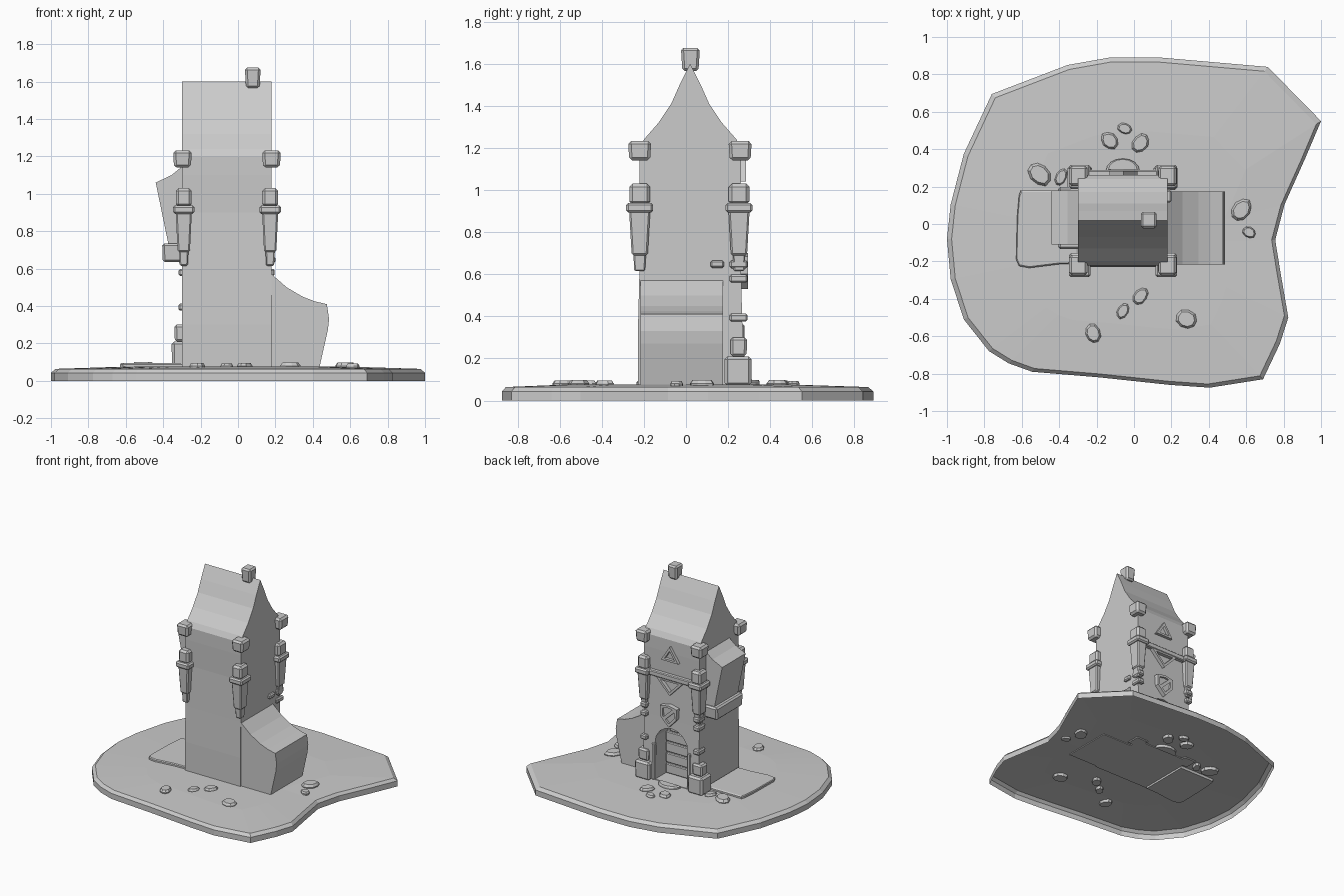
import bpy, bmesh, math, random
from mathutils import Vector

if "Cube" in bpy.data.objects:
    bpy.data.objects.remove(bpy.data.objects["Cube"])

random.seed(4)
grey = bpy.data.materials.new("stone grey")
grey.diffuse_color = (0.6, 0.6, 0.6, 1)
grey.use_nodes = True
grey.node_tree.nodes["Principled BSDF"].inputs["Base Color"].default_value = grey.diffuse_color


def finish(name, bm, bevel=0.0):
    bmesh.ops.recalc_face_normals(bm, faces=bm.faces)
    me = bpy.data.meshes.new(name)
    bm.to_mesh(me)
    bm.free()
    me.materials.append(grey)
    ob = bpy.data.objects.new(name, me)
    bpy.context.collection.objects.link(ob)
    if bevel:
        m = ob.modifiers.new("soft edges", 'BEVEL')
        m.width, m.segments, m.limit_method = bevel, 1, 'ANGLE'
    return ob


def place(axis, p, d):
    # 2D profile point plus depth along the given axis
    return {'X': (d, p[0], p[1]), 'Y': (p[0], d, p[1]), 'Z': (p[0], p[1], d)}[axis]


def prism(name, pts, axis, a, b, bevel=0.0):
    bm = bmesh.new()
    r0 = [bm.verts.new(place(axis, p, a)) for p in pts]
    r1 = [bm.verts.new(place(axis, p, b)) for p in pts]
    n = len(pts)
    bm.faces.new(r0)
    bm.faces.new(r1[::-1])
    for i in range(n):
        j = (i + 1) % n
        bm.faces.new((r0[i], r0[j], r1[j], r1[i]))
    return finish(name, bm, bevel)


def frame(name, pts, k, a, b):
    # flat ring in the xz plane, inner outline scaled by k
    bm = bmesh.new()
    c = sum((Vector(p) for p in pts), Vector((0, 0))) / len(pts)
    inner = [c + (Vector(p) - c) * k for p in pts]
    rings = [[bm.verts.new((p[0], y, p[1])) for p in q]
             for q, y in ((pts, a), (pts, b), (inner, b), (inner, a))]
    n = len(pts)
    for r in range(4):
        s, t = rings[r], rings[(r + 1) % 4]
        for i in range(n):
            j = (i + 1) % n
            bm.faces.new((s[i], s[j], t[j], t[i]))
    return finish(name, bm)


def loft(name, pts, rings, bottom=True, bevel=0.0):
    # outline stacked upward as (scale, z) rings
    bm = bmesh.new()
    c = sum((Vector(p) for p in pts), Vector((0, 0))) / len(pts)
    rows = []
    for s, z in rings:
        rows.append([bm.verts.new((*(c + (Vector(p) - c) * s), z)) for p in pts])
    n = len(pts)
    for lo, hi in zip(rows, rows[1:]):
        for i in range(n):
            j = (i + 1) % n
            bm.faces.new((lo[i], lo[j], hi[j], hi[i]))
    bm.faces.new(rows[-1])
    if bottom:
        bm.faces.new(rows[0][::-1])
    return finish(name, bm, bevel)


def block(name, cx, cy, z0, z1, wx, wy, taper=1.0, bevel=0.01):
    # box of full size wx, wy; taper is the bottom scale
    pts = [(cx + sx * wx / 2, cy + sy * wy / 2)
           for sx, sy in ((-1, -1), (1, -1), (1, 1), (-1, 1))]
    return loft(name, pts, [(taper, z0), (1, z1)], True, bevel)


# ground: open-bottomed island shell with a rounded rim
shore = [(-.13, .89), (-.355, .85), (-.76, .695), (-.91, .375), (-.98, .105), (-1, -.08),
         (-.98, -.295), (-.91, -.51), (-.775, -.68), (-.67, -.745), (-.545, -.79),
         (-.185, -.82), (.19, -.86), (.405, -.875), (.69, -.83), (.78, -.64), (.825, -.5),
         (.785, -.27), (.755, -.085), (.805, .105), (.915, .35), (1, .55), (.715, .84),
         (.14, .89)]
ground = loft("ground", shore, [(1, 0), (1, .043), (.975, .064), (.6, .076)], bottom=False)
if max(ground.data.polygons, key=lambda p: p.area).normal.z < 0:
    ground.data.flip_normals()

# tower: gabled profile with a concave roof, extruded along x
half = [(-.228, .07), (-.229, .3), (-.222, .58), (-.216, .9), (-.222, 1.1), (-.222, 1.2),
        (-.2, 1.24), (-.13, 1.32), (-.07, 1.41), (-.03, 1.5)]
profile = half + [(.02, 1.6)] + [(.04 - y, z) for y, z in reversed(half)]
tower = prism("tower", profile, 'X', -.3, .18)

# arched doorway cut into the back wall
arch = [(-.2, .08), (.08, .08), (.085, .33)]
arch += [(-.06 + .145 * math.cos(t), .36 + .15 * math.sin(t))
         for t in [math.pi * i / 8 for i in range(1, 8)]] + [(-.205, .33)]
cutter = prism("door_cutter", arch, 'Y', .12, .4)
cutter.hide_render = True
mod = tower.modifiers.new("doorway", 'BOOLEAN')
mod.operation, mod.object, mod.solver = 'DIFFERENCE', cutter, 'EXACT'
bpy.context.view_layer.objects.active = tower
bpy.ops.object.modifier_apply(modifier=mod.name)
bpy.data.objects.remove(cutter)

# horizontal door planks inside the doorway
for i in range(5):
    z = .085 + i * .084
    w = .27 if i < 4 else .2
    block("door_plank", -.06, .13, z, z + .076, w, .03, 1, .006)

# side wing with a sweeping roof
prism("wing", [(.15, .07), (.435, .07), (.48, .27), (.487, .33), (.475, .41), (.41, .425),
               (.345, .45), (.26, .5), (.18, .57), (.15, .57)], 'Y', -.217, .175)

# hanging bay and its ledge
prism("bay", [(-.28, 1.15), (-.3, 1.145), (-.355, 1.1), (-.44, 1.06), (-.37, .72),
              (-.28, .72)], 'Y', -.11, .18)
block("bay_ledge", -.343, .032, .635, .735, .125, .335, .95, .012)

# corner turrets and eave blocks
for cx in (-.29, .172):
    for cy in (-.22, .252):
        block("turret_cap", cx, cy, .93, 1.03, .085, .098, 1, .015)
        block("turret_band", cx, cy, .893, .938, .115, .128, 1, .01)
        block("turret_shaft", cx, cy, .69, .9, .086, .1, .76, .008)
        block("turret_foot", cx, cy, .615, .695, .05, .06, .85, .006)
for cx in (-.297, .179):
    for cy in (-.22, .257):
        block("eave_block", cx, cy, 1.14, 1.232, .1, .11, .9, .014)

# ridge chimney
block("chimney", .079, .021, 1.565, 1.675, .085, .09, .85, .012)

# corner stones on the back corners
for cx, s in ((-.29, -1), (.168, 1)):
    block("corner_base", cx, .247, .07, .21, .13, .13, .97, .014)
    block("corner_stone", cx + s * .005, .25, .21, .3, .09, .08, .95, .012)
    for z in (.375, .56, .628):
        block("corner_chip", cx, .25, z, z + .038, .055, .085, 1, .008)
block("wall_chip", .185, .148, .63, .665, .03, .065, 1, .008)

# back wall ornaments: beam, hanging triangle, gable window, shield
block("back_beam", -.06, .265, .895, .935, .46, .045, 1, .006)
frame("hanging_triangle", [(-.17, .895), (.06, .895), (-.055, .775)], .68, .25, .285)
frame("gable_window", [(-.13, 1.04), (.02, 1.04), (-.055, 1.155)], .6, .25, .284)
shield = [(-.125, .685), (-.055, .70), (.02, .685), (.015, .6), (-.055, .53), (-.12, .6)]
frame("shield_rim", shield, .72, .25, .295)
prism("shield_face", [(-.055 + (x + .055) * .8, .62 + (z - .62) * .8) for x, z in shield],
      'Y', .25, .28)
prism("shield_bar", [(-.11, .665), (-.09, .68), (.005, .59), (-.015, .575)], 'Y', .25, .295)

# doorway jambs and half-round step
for x in (-.215, .092):
    block("door_jamb", x, .262, .075, .36, .028, .03, 1, .005)
step = [(-.06 + .09 * math.cos(t), .285 + .065 * math.sin(t))
        for t in [math.pi * i / 8 for i in range(9)]]
loft("door_step", step, [(1, .055), (1, .088), (.85, .098)])

# flat garden bed beside the tower
loft("garden_bed", [(-.605, .18), (-.3, .18), (-.3, -.212), (-.4, -.215), (-.56, -.235),
                    (-.615, -.225), (-.63, -.19), (-.625, .04), (-.615, .155)],
     [(1, .055), (1, .088), (.96, .094)])

# scattered pebbles: x, y, length radius, width radius, angle
for x, y, a, b, ang in [(-.22, -.585, .055, .04, 1.9), (.28, -.51, .06, .05, 2.7),
                        (.035, -.385, .05, .036, .9), (-.06, -.465, .045, .03, 1.0),
                        (.575, .075, .065, .048, .9), (.615, -.045, .038, .03, 2.6),
                        (-.13, .445, .052, .042, 2.4), (-.05, .51, .04, .03, 2.7),
                        (.035, .435, .056, .042, .9), (-.505, .267, .07, .052, 2.3),
                        (-.39, .25, .05, .03, 1.2)]:
    pts = []
    for i in range(9):
        t = math.tau * i / 9
        k = random.uniform(.92, 1.06)
        u, v = a * k * math.cos(t), b * k * math.sin(t)
        pts.append((x + u * math.cos(ang) - v * math.sin(ang),
                    y + u * math.sin(ang) + v * math.cos(ang)))
    loft("pebble", pts, [(.9, .055), (1, .08), (.78, .084 + a * .22)])
